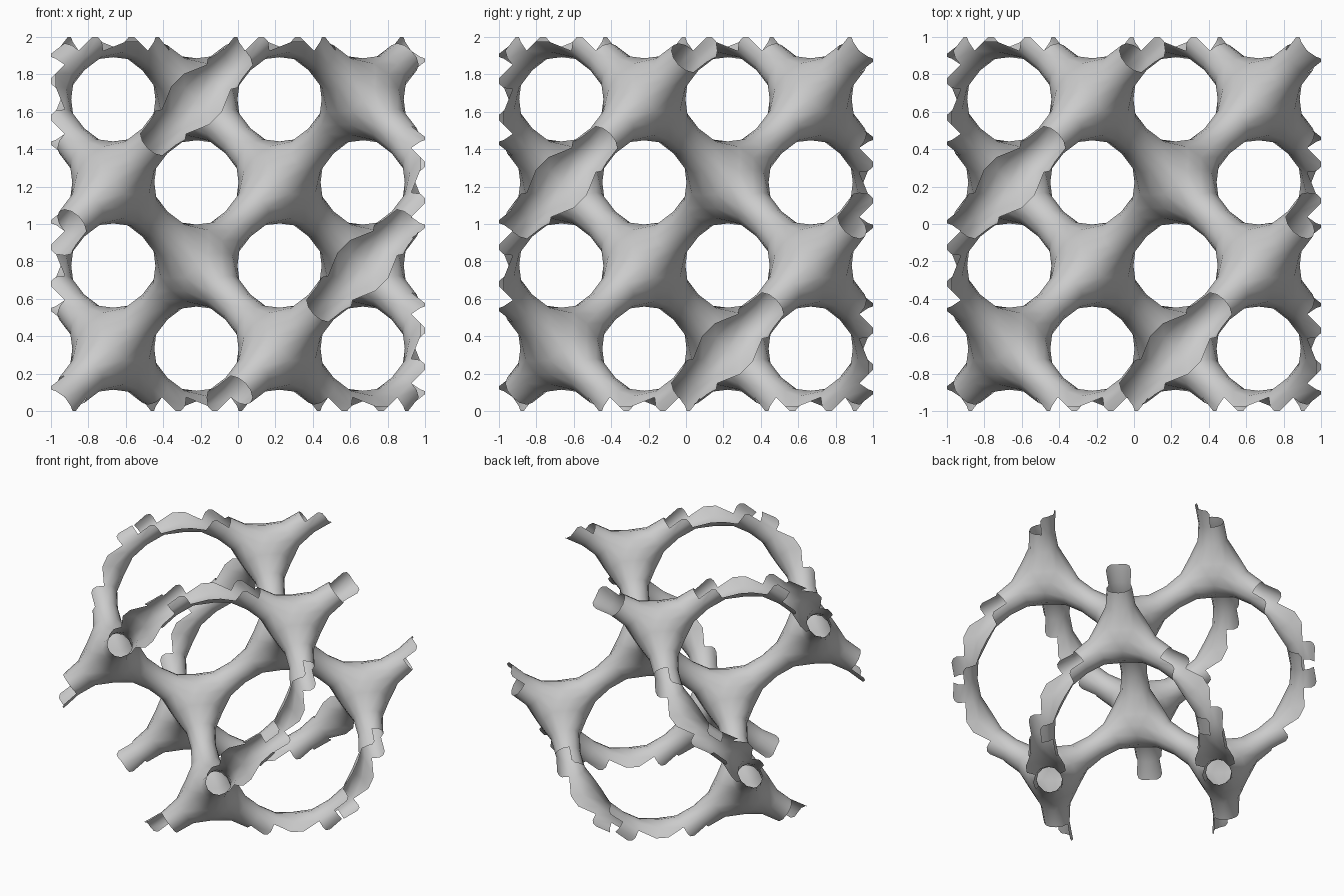
import bpy, bmesh, math
from itertools import product
from mathutils import Vector

if "Cube" in bpy.data.objects:
    bpy.data.objects.remove(bpy.data.objects["Cube"], do_unlink=True)

STEP = 4 / 9            # quarter of the lattice period
NECK_R = 0.095          # radius of the narrowest part of a strut
ARMS = [Vector(d) for d in ((1, 1, 1), (1, -1, -1), (-1, 1, -1), (-1, -1, 1))]


def field(p):
    """Diamond lattice field around a node, slimmed near the node centre."""
    x, y, z = (math.pi / 4 + c * math.pi / (2 * STEP) for c in p)
    s, c = math.sin, math.cos
    value = (s(x) * s(y) * s(z) + s(x) * c(y) * c(z)
             + c(x) * s(y) * c(z) + c(x) * c(y) * s(z))
    near = min(1, max(0, (0.38 - p.length) / 0.16))
    return value - 0.89 - 0.12 * near


def pull_to_surface(p):
    e = 0.0005
    axes = [Vector((e, 0, 0)), Vector((0, e, 0)), Vector((0, 0, e))]
    for _ in range(20):
        g = Vector([(field(p + a) - field(p - a)) / (2 * e) for a in axes])
        move = g * (field(p) / max(g.length_squared, 0.05))
        if move.length > 0.03:
            move.length = 0.03
        p = p - move
    return p


def make_node():
    """One four-armed joint, open at the middle of each strut."""
    bm = bmesh.new()
    corners = []
    for signs in product((-1, 1), repeat=3):
        if signs[0] * signs[1] * signs[2] < 0:
            for k in range(3):
                v = Vector(signs)
                v[k] *= 3
                corners.append((v, bm.verts.new(v * 0.066)))
    for d in ARMS:
        # triangular panel opposite the arm
        bm.faces.new([b for v, b in corners if v.dot(d) < -4])
        # six-sided arm from the joint to the neck
        ring = [(v - d * (v.dot(d) / 3), b) for v, b in corners
                if abs(v.dot(d) - 3) < 0.1]
        u = ring[0][0].normalized()
        w = d.normalized().cross(u)
        ring.sort(key=lambda r: math.atan2(r[0].dot(w), r[0].dot(u)) % 6.28)
        neck = [bm.verts.new(d * (STEP / 2) + r.normalized() * NECK_R)
                for r, _ in ring]
        for i in range(6):
            j = (i + 1) % 6
            bm.faces.new((ring[i][1], ring[j][1], neck[j], neck[i]))
    bmesh.ops.subdivide_edges(bm, edges=bm.edges[:], cuts=1, use_grid_fill=True)
    for v in bm.verts:
        v.co = pull_to_surface(v.co.copy())
    bmesh.ops.recalc_face_normals(bm, faces=bm.faces[:])
    bm.normal_update()
    if sum(f.normal.dot(f.calc_center_median()) for f in bm.faces) < 0:
        bmesh.ops.reverse_faces(bm, faces=bm.faces[:])
    bm.verts.index_update()
    points = [v.co.copy() for v in bm.verts]
    faces = [[v.index for v in f.verts] for f in bm.faces]
    bm.free()
    return points, faces


# Repeat the joint on the two interleaved node sets
points, faces = make_node()
bm = bmesh.new()
for n in product(range(-2, 6), repeat=3):
    odd = n[0] % 2
    if any(c % 2 != odd for c in n) or sum(n) % 4 != (3 if odd else 2):
        continue
    centre = (Vector(n) - Vector((1.5, 1.5, 1.5))) * STEP
    flip = 1 if odd else -1
    verts = [bm.verts.new(centre + p * flip) for p in points]
    for f in faces:
        bm.faces.new([verts[i] for i in (f if odd else reversed(f))])
bmesh.ops.remove_doubles(bm, verts=bm.verts[:], dist=0.002)

# Ragged outer border: drop whole faces, then trim to the cube
outside = [f for f in bm.faces
           if max(abs(c) for c in f.calc_center_median()) > 0.965]
bmesh.ops.delete(bm, geom=outside, context='FACES')
for k, side in product(range(3), (-1, 1)):
    normal = Vector((0, 0, 0))
    normal[k] = side
    bmesh.ops.bisect_plane(bm, geom=bm.verts[:] + bm.edges[:] + bm.faces[:],
                           plane_co=normal, plane_no=normal, clear_outer=True)
for v in bm.verts:
    v.co.z += 1

mesh = bpy.data.meshes.new("lattice_shell")
bm.to_mesh(mesh)
bm.free()
lattice = bpy.data.objects.new("lattice_shell", mesh)
bpy.context.collection.objects.link(lattice)

# Plain grey
grey = bpy.data.materials.new("light_grey")
grey.use_nodes = True
colour = (0.6, 0.6, 0.6, 1)
grey.diffuse_color = colour
grey.node_tree.nodes["Principled BSDF"].inputs["Base Color"].default_value = colour
mesh.materials.append(grey)

bpy.ops.object.select_all(action='DESELECT')
lattice.select_set(True)
bpy.context.view_layer.objects.active = lattice
bpy.ops.object.shade_smooth_by_angle(angle=math.radians(35))
